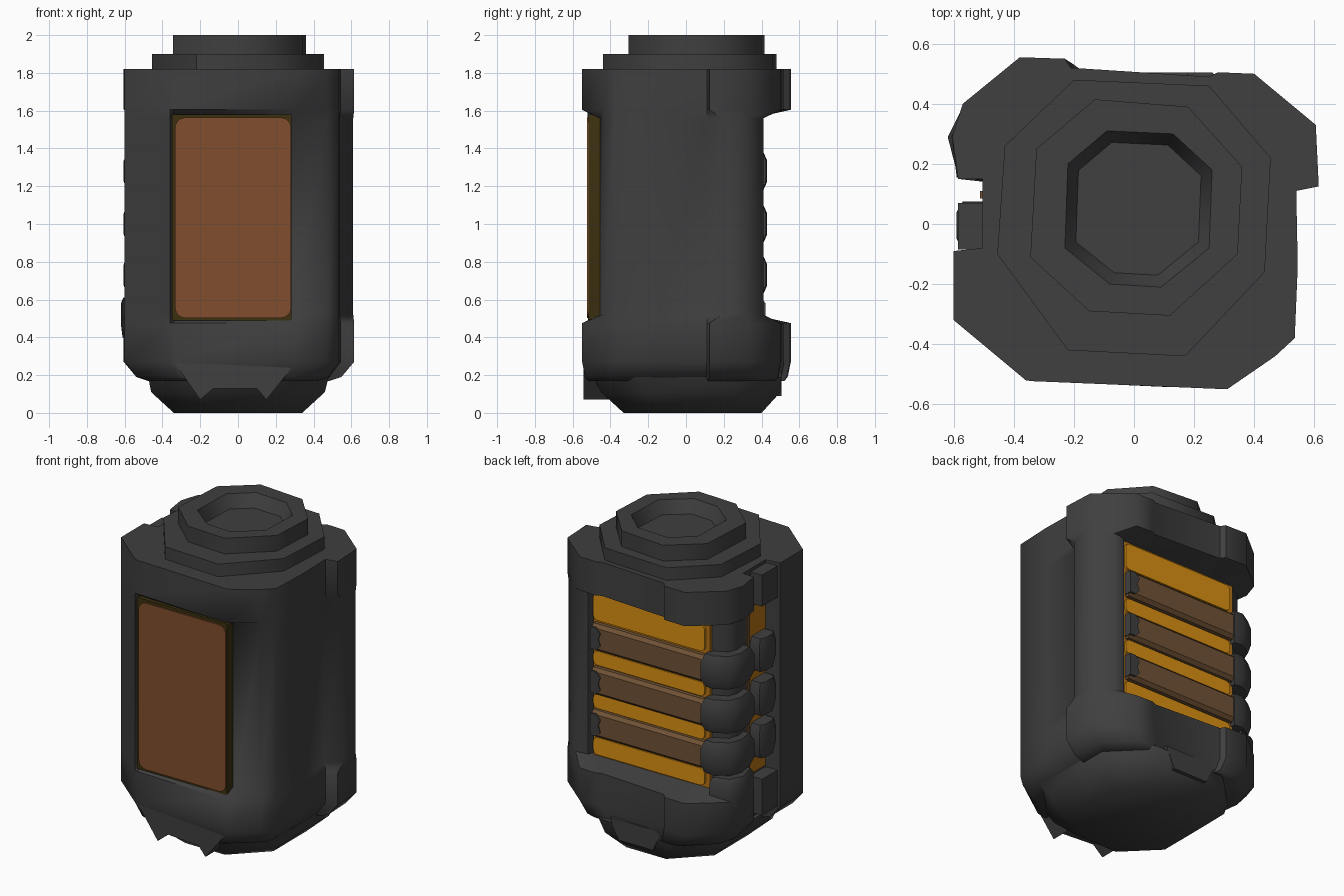
import bpy, bmesh, math

if "Cube" in bpy.data.objects:
    bpy.data.objects.remove(bpy.data.objects["Cube"])


def material(name, rgb):
    m = bpy.data.materials.new(name)
    m.diffuse_color = (*rgb, 1)
    m.use_nodes = True
    m.node_tree.nodes["Principled BSDF"].inputs["Base Color"].default_value = m.diffuse_color
    return m


GREY = material("dark_grey", (0.05, 0.05, 0.05))
COPPER = material("copper_brown", (0.22, 0.077, 0.026))
ORANGE = material("glow_orange", (0.70, 0.28, 0.006))
AMBER = material("dim_amber", (0.46, 0.17, 0.008))
RIB = material("rib_brown", (0.16, 0.085, 0.036))
TRIM = material("dark_olive_trim", (0.045, 0.03, 0.005))


def loft(name, rings, mat, angle=35):
    """Skin a closed solid through rings of equal point count."""
    bm = bmesh.new()
    vs = [[bm.verts.new(p) for p in r] for r in rings]
    n = len(vs[0])
    for a, b in zip(vs, vs[1:]):
        for i in range(n):
            j = (i + 1) % n
            bm.faces.new((a[i], a[j], b[j], b[i]))
    bm.faces.new(vs[0][::-1])
    bm.faces.new(vs[-1])
    bmesh.ops.recalc_face_normals(bm, faces=bm.faces)
    me = bpy.data.meshes.new(name)
    bm.to_mesh(me)
    bm.free()
    me.materials.append(mat)
    me.shade_smooth()
    me.set_sharp_from_angle(angle=math.radians(angle))
    ob = bpy.data.objects.new(name, me)
    bpy.context.collection.objects.link(ob)
    return ob


def ring(pts, z, sx=1.0, sy=None):
    """Outline at height z, scaled about its centre."""
    sy = sx if sy is None else sy
    cx = sum(p[0] for p in pts) / len(pts)
    cy = sum(p[1] for p in pts) / len(pts)
    return [(cx + (x - cx) * sx, cy + (y - cy) * sy, z) for x, y in pts]


def box(name, x0, x1, y0, y1, z0, z1, mat):
    o = [(x0, y0), (x1, y0), (x1, y1), (x0, y1)]
    return loft(name, [ring(o, z0), ring(o, z1)], mat, 20)


def octagon(x0, x1, y0, y1, c, z):
    return [(x0 + c, y0, z), (x1 - c, y0, z), (x1, y0 + c, z), (x1, y1 - c, z),
            (x1 - c, y1, z), (x0 + c, y1, z), (x0, y1 - c, z), (x0, y0 + c, z)]


# Body: full bands at top and bottom, recessed waist between
band = [(-.36, -.52), (-.34, -.523), (.31, -.55), (.47, -.44), (.535, -.38), (.545, -.14),
        (.54, .11), (.615, .125), (.605, .33), (.40, .50), (.28, .505), (.25, .49), (-.21, .52),
        (-.23, .55), (-.38, .555), (-.57, .40), (-.605, .29), (-.585, .15), (-.505, .15),
        (-.505, -.08), (-.60, -.09), (-.60, -.32)]
waist = [(-.36, -.52), (-.345, -.46), (.30, -.455), (.47, -.44), (.535, -.38), (.54, -.14),
         (.535, .11), (.61, .19), (.605, .32), (.49, .41), (.41, .40), (.395, .355), (-.21, .355),
         (-.25, .355), (-.43, .355), (-.52, .31), (-.54, .25), (-.53, .15), (-.495, .14),
         (-.495, -.08), (-.60, -.09), (-.60, -.32)]
lower = [(x * .79, y * .94) for x, y in band]
mid_low = [(x * .89, y * .97) for x, y in band]
loft("body", [ring(lower, .17), ring(mid_low, .19), ring(band, .27), ring(band, .475),
              ring(waist, .52), ring(waist, 1.56), ring(band, 1.605), ring(band, 1.82)],
     GREY, 50)

# Foot under the body
loft("foot", [octagon(-.34, .34, -.33, .40, .20, 0), octagon(-.46, .46, -.45, .50, .24, .11),
              octagon(-.475, .48, -.49, .505, .22, .19)], GREY, 50)

# Pointed flap at the lower front, tab at the lower back
flap = [(-.34, .27), (-.20, .07), (-.13, .13), (.10, .13), (.15, .07), (.31, .27)]
loft("front_flap", [[(x, y - .02 * (x > 0), z) for x, z in flap] for y in (-.522, -.40)], GREY)
tab = [(-.18, .22), (-.12, .09), (.12, .09), (.18, .22)]
loft("back_tab", [[(x, y, z) for x, z in tab] for y in (.40, .505)], GREY)

# Two-step neck with a shallow well
tier1 = [(-.22, -.42), (.17, -.44), (.435, -.16), (.455, .22),
         (.25, .46), (-.20, .48), (-.43, .26), (-.455, -.10)]
tier2 = [(-.15, -.29), (.12, -.305), (.345, -.10), (.36, .19),
         (.18, .39), (-.13, .415), (-.325, .25), (-.345, -.11)]
well = [(-.08, -.20), (.09, -.21), (.25, -.08), (.26, .18),
        (.13, .30), (-.09, .31), (-.22, .20), (-.23, -.08)]
loft("neck", [ring(tier1, 1.80), ring(tier1, 1.90), ring(tier2, 1.90), ring(tier2, 2.0),
              ring(well, 2.0), ring(well, 1.92, .85)], GREY, 50)


# Front panel with rounded corners in a thin trim
def rounded(x0, x1, z0, z1, r, y):
    pts = []
    for cx, cz, a0 in ((x1 - r, z1 - r, 0), (x0 + r, z1 - r, 90),
                       (x0 + r, z0 + r, 180), (x1 - r, z0 + r, 270)):
        for k in range(4):
            a = math.radians(a0 + 30 * k)
            pts.append((cx + r * math.cos(a), y, cz + r * math.sin(a)))
    return pts


loft("panel_trim", [rounded(-.35, .284, .49, 1.58, .01, y) for y in (-.44, -.517)], TRIM)
loft("front_panel", [rounded(-.333, .281, .503, 1.563, .05, y) for y in (-.50, -.525)], COPPER)

# Amber back plate with a bright bar in each gap between the ribs
box("back_plate", -.43, .39, .33, .372, .50, 1.58, AMBER)
for i, (z0, z1) in enumerate(((.525, .635), (.82, .91), (1.095, 1.185), (1.38, 1.55))):
    loft(f"glow_bar_{i}", [rounded(-.40, .385, z0, z1, .03, y) for y in (.36, .385)], ORANGE)

# Left slot strips
box("slot_plate", -.503, -.48, -.08, .14, .51, 1.57, AMBER)
box("slot_strip", -.512, -.48, .085, .11, .51, 1.57, RIB)

# Dark fillers in the slot at the bands
box("slot_filler_top", -.585, -.45, -.085, .07, 1.60, 1.80, GREY)
box("slot_filler_bottom", -.585, -.45, -.085, .07, .27, .50, GREY)

# Raised shoulder of the lower corner block
shoulder = [(-.46, .34), (-.46, .42), (-.57, .39), (-.62, .29), (-.585, .155), (-.50, .15)]
loft("corner_shoulder", [ring(shoulder, .40, .9), ring(shoulder, .47),
                         ring(shoulder, .58), ring(shoulder, .61, .85)], GREY, 50)

# Three rows: back rib, end cap, corner lug and slot lug
corner = [(-.40, .34), (-.40, .425), (-.47, .43), (-.57, .37),
          (-.605, .28), (-.59, .155), (-.50, .15)]
slot = [(-.48, -.085), (-.57, -.085), (-.59, -.05), (-.59, .04), (-.57, .075), (-.48, .075)]
for i, c in enumerate((.73, 1.0, 1.28)):
    section = [(.35, -.085), (.395, -.085), (.415, -.065), (.415, .065), (.395, .085), (.35, .085)]
    loft(f"back_rib_{i}", [[(x, y, c + z) for y, z in section] for x in (-.43, .375)], RIB, 20)
    cap = [(.38, -.07), (.34, -.07), (.31, -.04), (.325, 0), (.31, .04), (.34, .07), (.38, .07)]
    loft(f"rib_cap_{i}", [[(x, y, c + z) for x, z in cap] for y in (.36, .421)], GREY)
    for name, o in (("corner_lug", corner), ("slot_lug", slot)):
        loft(f"{name}_{i}", [ring(o, c - .105, .82), ring(o, c - .055),
                             ring(o, c + .055), ring(o, c + .105, .82)], GREY, 50)
